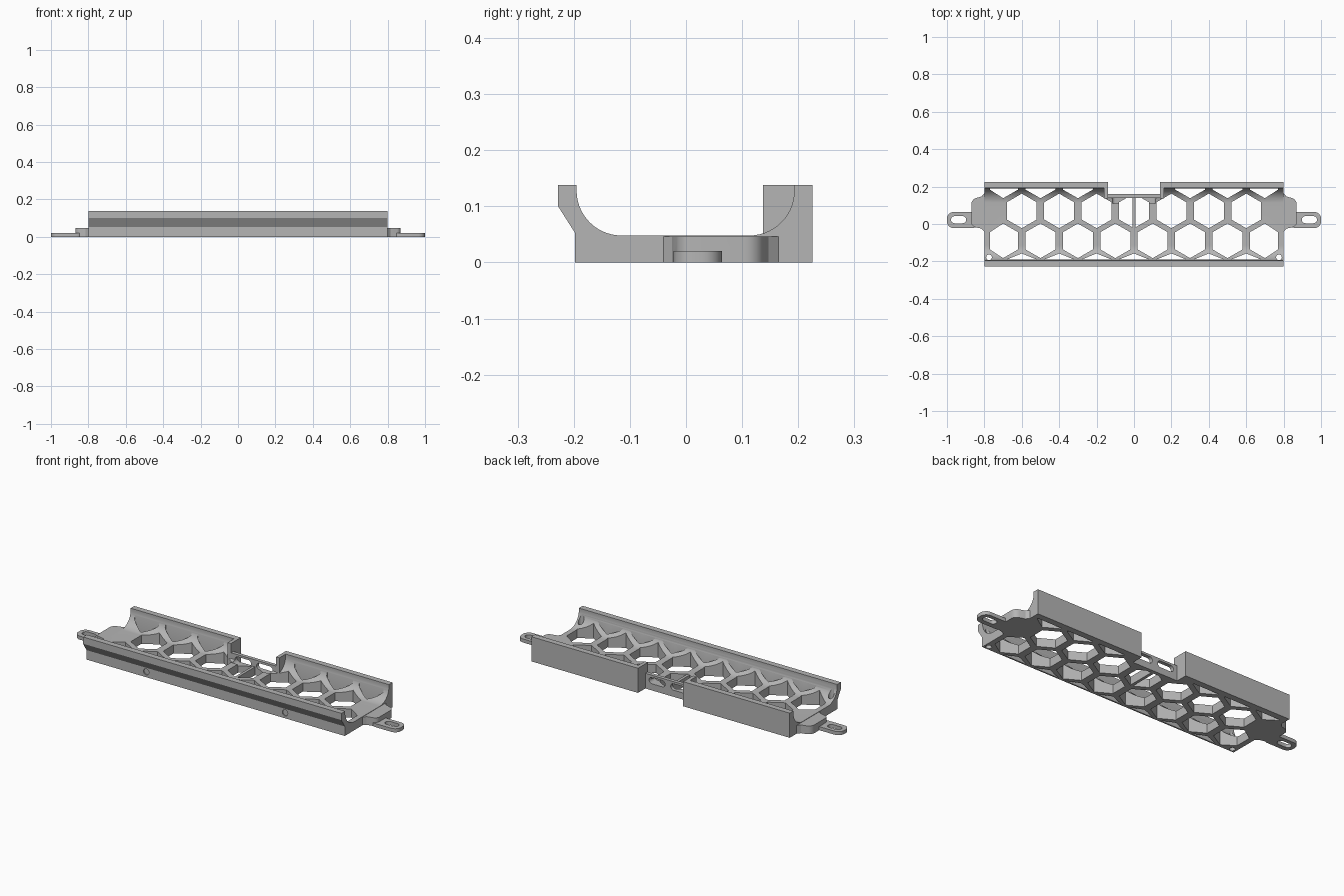
import bpy, bmesh, math

if "Cube" in bpy.data.objects:
    bpy.data.objects.remove(bpy.data.objects["Cube"])

grey = bpy.data.materials.new("plain_grey")
grey.diffuse_color = (0.46, 0.46, 0.46, 1)
grey.use_nodes = True
grey.node_tree.nodes["Principled BSDF"].inputs["Base Color"].default_value = grey.diffuse_color


def add_prism(bm, pts, axis, lo, hi):
    """Extrude a 2D outline between lo and hi along x, y or z."""
    place = {"x": lambda a, b, c: (c, a, b),
             "y": lambda a, b, c: (a, c, b),
             "z": lambda a, b, c: (a, b, c)}[axis]
    n = len(pts)
    v0 = [bm.verts.new(place(a, b, lo)) for a, b in pts]
    v1 = [bm.verts.new(place(a, b, hi)) for a, b in pts]
    bm.faces.new(v0)
    bm.faces.new(v1[::-1])
    for i in range(n):
        bm.faces.new((v0[i], v1[i], v1[(i + 1) % n], v0[(i + 1) % n]))


def make(name, parts):
    bm = bmesh.new()
    for p in parts:
        add_prism(bm, *p)
    bmesh.ops.recalc_face_normals(bm, faces=bm.faces)
    me = bpy.data.meshes.new(name)
    bm.to_mesh(me)
    bm.free()
    me.materials.append(grey)
    ob = bpy.data.objects.new(name, me)
    bpy.context.collection.objects.link(ob)
    return ob


def combine(target, op, name, parts):
    """Boolean the given prisms into the target and drop the helper."""
    tool = make(name, parts)
    tool.hide_render = True
    mod = target.modifiers.new(name, "BOOLEAN")
    mod.operation, mod.solver, mod.object = op, "EXACT", tool
    bpy.context.view_layer.objects.active = target
    bpy.ops.object.modifier_apply(modifier=mod.name)
    bpy.data.objects.remove(tool)


def rect(a0, a1, b0, b1):
    return [(a0, b0), (a1, b0), (a1, b1), (a0, b1)]


def arc(cx, cy, r, d0, d1, n):
    return [(cx + r * math.cos(math.radians(d0 + (d1 - d0) * i / n)),
             cy + r * math.sin(math.radians(d0 + (d1 - d0) * i / n))) for i in range(n + 1)]


def circle(cx, cy, r):
    return arc(cx, cy, r, 0, 345, 23)


def stadium(x0, x1, y0, y1):
    r, m = (y1 - y0) / 2, (y0 + y1) / 2
    return arc(x1 - r, m, r, -90, 90, 10) + arc(x0 + r, m, r, 90, 270, 10)


def rounded(x0, x1, y0, y1, r):
    return (arc(x1 - r, y1 - r, r, 0, 90, 6) + arc(x0 + r, y1 - r, r, 90, 180, 6)
            + arc(x0 + r, y0 + r, r, 180, 270, 6) + arc(x1 - r, y0 + r, r, 270, 360, 6))


def hexagon(cx, cy):
    r, pts = 0.0924, []
    for i in range(6):
        a = math.radians(60 * i + 30)
        p = (round(max(-0.77, min(0.77, cx + r * math.cos(a))), 4),
             round(max(-0.19, min(0.19, cy + r * math.sin(a))), 4))
        if p not in pts:
            pts.append(p)
    # clipped hexagons keep only one copy of each clamped corner
    return pts


# trough body: front lip, curved inside, tall back wall
profile = [(-0.198, 0), (0.225, 0), (0.225, 0.138), (0.193, 0.138)]
profile += arc(0.113, 0.128, 0.08, 0, -90, 14)
profile += arc(-0.115, 0.128, 0.08, -90, -180, 14)
profile += [(-0.195, 0.138), (-0.228, 0.138), (-0.228, 0.1), (-0.198, 0.053)]
body = make("trough_body", [(profile, "x", -0.8, 0.8)])

# honeycomb openings, including partial rows biting into both walls
cells = [hexagon(0.2 * k, 0.07) for k in range(-3, 4)]
cells += [hexagon(0.2 * k + 0.1, -0.09) for k in range(-4, 4)]
cells += [hexagon(0.2 * k + 0.1, 0.23) for k in (-4, -3, -2, 1, 2, 3)]
cells += [hexagon(0.2 * k, -0.25) for k in range(-3, 4)]
combine(body, "DIFFERENCE", "honeycomb", [(c, "z", -0.1, 0.3) for c in cells])

# notch in the back wall
combine(body, "DIFFERENCE", "notch", [(rect(-0.145, 0.145, 0.15, 0.3), "z", -0.1, 0.3)])

# notch panel, return walls and middle rib
combine(body, "UNION", "notch_panel", [(rect(-0.15, 0.15, 0.14, 0.16), "z", 0, 0.085)])
for s in (-1, 1):
    x0, x1 = sorted((s * 0.14, s * 0.16))
    combine(body, "UNION", "return_wall", [(rect(x0, x1, 0.137, 0.225), "z", 0, 0.138)])
combine(body, "UNION", "middle_rib", [(rect(-0.008, 0.008, -0.03, 0.15), "z", 0, 0.046)])
combine(body, "DIFFERENCE", "tie_slots",
        [(stadium(s * 0.067 - 0.05, s * 0.067 + 0.05, 0.037, 0.073), "y", 0.11, 0.2)
         for s in (-1, 1)])

# end plates and slotted mounting tabs
for s in (-1, 1):
    plate = [(0.78, -0.045), (0.8, -0.04), (0.815, -0.025)]
    plate += arc(0.842, 0.01, 0.028, -70, 0, 6) + arc(0.835, 0.105, 0.035, 0, 70, 6)
    plate += [(0.815, 0.147), (0.8, 0.165), (0.78, 0.17)]
    combine(body, "UNION", "end_plate", [([(s * x, y) for x, y in plate], "z", 0, 0.046)])
    tab = rounded(0.83, 1.0, -0.022, 0.064, 0.035)
    combine(body, "UNION", "mounting_tab", [([(s * x, y) for x, y in tab], "z", 0, 0.02)])
combine(body, "DIFFERENCE", "tab_slots",
        [([(s * x, y) for x, y in stadium(0.897, 0.978, 0.004, 0.042)], "z", -0.1, 0.1)
         for s in (-1, 1)])

# screw holes: blind ones in the front face, upright ones in the front corners
combine(body, "DIFFERENCE", "screw_holes",
        [(circle(s * 0.43, 0.03, 0.017), "y", -0.25, -0.192) for s in (-1, 1)]
        + [(circle(s * 0.775, -0.178, 0.015), "z", -0.1, 0.3) for s in (-1, 1)])

bpy.ops.object.select_all(action="DESELECT")
body.select_set(True)
bpy.context.view_layer.objects.active = body
bpy.ops.object.shade_smooth_by_angle(angle=math.radians(25))
